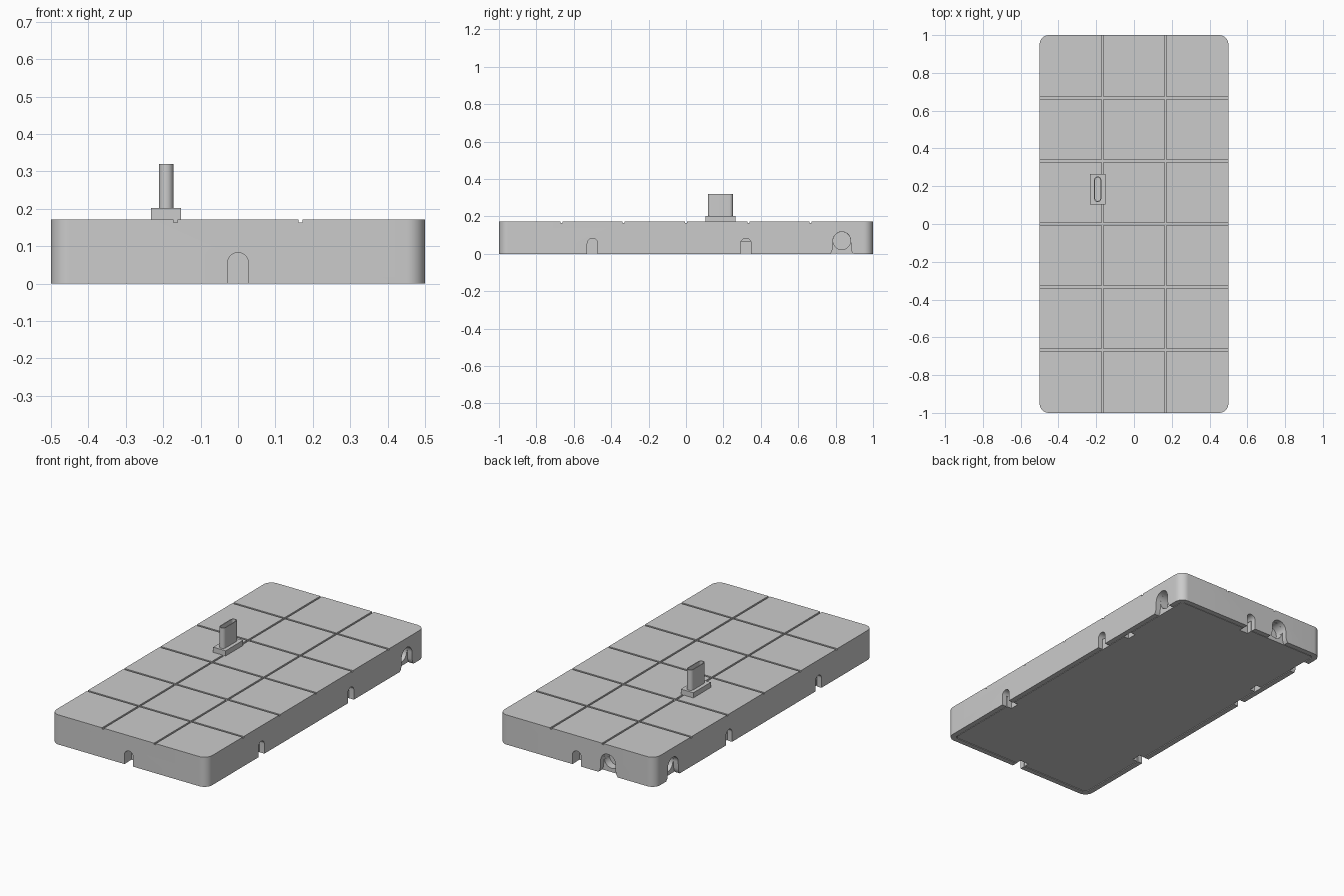
import bpy, bmesh
from math import pi, cos, sin
from mathutils import Vector

if "Cube" in bpy.data.objects:
    bpy.data.objects.remove(bpy.data.objects["Cube"])

X, Y, Z = Vector((1, 0, 0)), Vector((0, 1, 0)), Vector((0, 0, 1))


def arc(cx, cy, r, a0, a1, n):
    return [(cx + r * cos(a0 + (a1 - a0) * i / n), cy + r * sin(a0 + (a1 - a0) * i / n))
            for i in range(n + 1)]


def round_rect(hx, hy, r, n=10):
    pts = []
    for i, (sx, sy) in enumerate([(1, 1), (-1, 1), (-1, -1), (1, -1)]):
        pts += arc(sx * (hx - r), sy * (hy - r), r, i * pi / 2, (i + 1) * pi / 2, n)
    return pts


def prism(name, pts, origin, u, v, d0, d1):
    """Extrude a 2D outline in the u/v plane from d0 to d1 along u x v."""
    w, o = u.cross(v), Vector(origin)
    bm = bmesh.new()
    rings = [[bm.verts.new(o + u * p + v * q + w * d) for p, q in pts] for d in (d0, d1)]
    bm.faces.new(rings[0])
    bm.faces.new(rings[1])
    for i in range(len(pts)):
        j = (i + 1) % len(pts)
        bm.faces.new((rings[0][i], rings[0][j], rings[1][j], rings[1][i]))
    bmesh.ops.remove_doubles(bm, verts=bm.verts, dist=1e-5)
    bmesh.ops.recalc_face_normals(bm, faces=bm.faces)
    me = bpy.data.meshes.new(name)
    bm.to_mesh(me)
    bm.free()
    ob = bpy.data.objects.new(name, me)
    bpy.context.collection.objects.link(ob)
    return ob


def box(name, x0, x1, y0, y1, z0, z1):
    return prism(name, [(x0, y0), (x1, y0), (x1, y1), (x0, y1)], (0, 0, 0), X, Y, z0, z1)


def cut(ob, cutter):
    """Subtract a cutter, then remove it."""
    mod = ob.modifiers.new("cut", 'BOOLEAN')
    mod.operation, mod.solver, mod.object = 'DIFFERENCE', 'EXACT', cutter
    bpy.context.view_layer.objects.active = ob
    bpy.ops.object.modifier_apply(modifier=mod.name)
    bpy.data.objects.remove(cutter)


def wall_cut(ob, pts, side, pos, depth):
    """Cut a profile inward through one of the four side walls."""
    u, o = {'right': (Y, (0.5, pos, 0)), 'left': (-Y, (-0.5, pos, 0)),
            'front': (X, (pos, -1, 0)), 'back': (-X, (pos, 1, 0))}[side]
    cut(ob, prism("cutter", pts, o, u, Z, -depth, 0.05))


def smooth(ob):
    bpy.ops.object.select_all(action='DESELECT')
    ob.select_set(True)
    bpy.context.view_layer.objects.active = ob
    bpy.ops.object.shade_smooth_by_angle(angle=0.6)


arch = [(-0.028, -0.02), (0.028, -0.02)] + arc(0, 0.055, 0.028, 0, pi, 16)
round_hole = arc(0, 0.07, 0.047, 0, 2 * pi, 32)[:-1]
flare = ([(-0.065, -0.01), (0.065, -0.01), (0.062, 0.0), (0.053, 0.012), (0.049, 0.03)]
         + arc(0, 0.07, 0.0475, 0, pi, 20) + [(-0.049, 0.03), (-0.053, 0.012), (-0.062, 0.0)])
ports = [('right', 0.833), ('left', 0.833), ('back', -0.2)]
arches = [(s, y) for s in ('right', 'left') for y in (-0.5, 0.32)] + [('front', 0), ('back', 0)]

# Slab body with the pocket for the base plate
TOP = 0.172
body = prism("body", round_rect(0.5, 1, 0.05), (0, 0, 0), X, Y, 0, TOP)
cut(body, prism("cutter", round_rect(0.47, 0.97, 0.025), (0, 0, 0), X, Y, -0.05, 0.065))

# Tile grooves on top
for x in (-1 / 6, 1 / 6):
    cut(body, box("cutter", x - 0.0055, x + 0.0055, -1.1, 1.1, TOP - 0.008, 0.3))
for y in (-2 / 3, -1 / 3, 0, 1 / 3, 2 / 3):
    cut(body, box("cutter", -0.6, 0.6, y - 0.0055, y + 0.0055, TOP - 0.008, 0.3))

# Arched cable openings and round ports in the walls
for side, pos in arches:
    wall_cut(body, arch, side, pos, 0.065)
for side, pos in ports:
    wall_cut(body, flare, side, pos, 0.03)
    wall_cut(body, round_hole, side, pos, 0.08)
smooth(body)

# Base plate with clip notches
plate = prism("base_plate", round_rect(0.466, 0.966, 0.022), (0, 0, 0), X, Y, 0.001, 0.0649)
for side, pos in [(s, y) for s in ('right', 'left') for y in (-0.5, 0.5)] + [('front', 0), ('back', 0)]:
    wall_cut(plate, [(-0.028, -0.05), (0.028, -0.05), (0.028, 0.1), (-0.028, 0.1)], side, pos, 0.065)
for side, pos in ports:
    wall_cut(plate, round_hole, side, pos, 0.08)
smooth(plate)

# Plug: rectangular foot and hollow rounded sleeve
PX, PY = -0.192, 0.184
box("plug_foot", PX - 0.04, PX + 0.04, PY - 0.08, PY + 0.08, TOP - 0.008, 0.202)
sleeve = prism("plug_sleeve", round_rect(0.019, 0.067, 0.0189), (PX, PY, 0), X, Y, 0.2, 0.32)
cut(sleeve, prism("cutter", round_rect(0.014, 0.062, 0.0139), (PX, PY, 0), X, Y, 0.24, 0.4))
smooth(sleeve)
